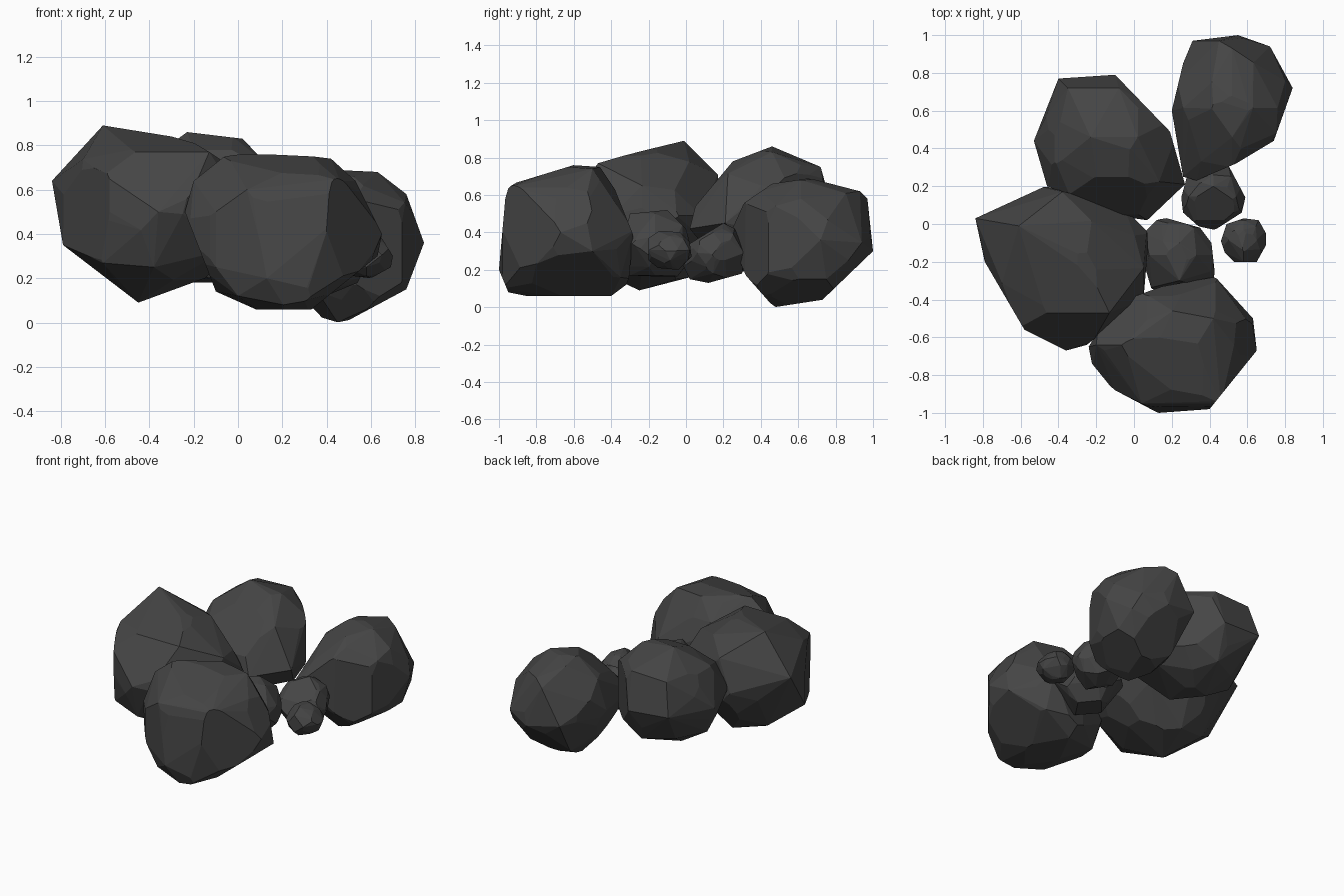
import bpy, bmesh, math, random
from mathutils import Vector

random.seed(4)
mat = bpy.data.materials.new("dark_stone")
mat.diffuse_color = (0.06, 0.06, 0.06, 1)


def hull(points):
    """Convex mesh around a point cloud."""
    bm = bmesh.new()
    for p in points:
        bm.verts.new(p)
    bmesh.ops.remove_doubles(bm, verts=bm.verts[:], dist=0.004)
    bmesh.ops.convex_hull(bm, input=bm.verts[:])
    bmesh.ops.delete(bm, geom=[v for v in bm.verts if not v.link_faces], context='VERTS')
    return bm


def rock(name, top, front, side, peaks=(), n=26, puff=1.0):
    """Faceted boulder chiselled to its top (xy), front (xz) and side (yz) outlines."""
    outlines = [(top, 0, 1), (front, 0, 2), (side, 1, 2)]
    ranges = [[p[0] for p in top], [p[1] for p in top], [p[1] for p in side]]
    c = Vector([(min(r) + max(r)) / 2 for r in ranges])
    h = [(max(r) - min(r)) / 2 for r in ranges]
    pts = [Vector(p) for p in peaks]
    # evenly spread rough ball
    for i in range(n):
        z = 1 - 2 * (i + 0.5) / n
        a, r = i * 2.39996 + random.uniform(-.15, .15), math.sqrt(1 - z * z)
        k = puff * random.uniform(0.98, 1.05)
        pts.append(c + Vector((h[0] * r * math.cos(a), h[1] * r * math.sin(a), h[2] * z)) * k)
    # outline corners at mid depth, unless a peak already makes that corner
    for line, i, j in outlines:
        for a, b in line:
            if any(abs(q[i] - a) + abs(q[j] - b) < .03 for q in peaks):
                continue
            p = c.copy()
            p[i], p[j] = a, b
            pts.append(p)
    bm = hull(pts)
    # chisel along every outline edge
    for line, i, j in outlines:
        for k, (a, b) in enumerate(line):
            a2, b2 = line[(k + 1) % len(line)]
            no = Vector((0, 0, 0))
            no[i], no[j] = b2 - b, a - a2
            no.normalize()
            if sum(no[i] * (a - p) + no[j] * (b - q) for p, q in line) < 0:
                no = -no
            d = max(no[i] * p + no[j] * q for p, q in line)
            bmesh.ops.bisect_plane(bm, geom=bm.verts[:] + bm.edges[:] + bm.faces[:],
                                   dist=1e-5, plane_co=no * d, plane_no=no, clear_outer=True)
            coords = [v.co.copy() for v in bm.verts]
            bm.free()
            bm = hull(coords)
    bmesh.ops.dissolve_limit(bm, angle_limit=math.radians(4), verts=bm.verts[:], edges=bm.edges[:])
    bmesh.ops.recalc_face_normals(bm, faces=bm.faces[:])
    me = bpy.data.meshes.new(name)
    bm.to_mesh(me)
    bm.free()
    me.materials.append(mat)
    bpy.context.collection.objects.link(bpy.data.objects.new(name, me))


# Large boulders
rock("left_boulder",
     [(-.84, .03), (-.47, .2), (-.05, .08), (.08, -.05), (.05, -.4), (-.25, -.64), (-.36, -.67), (-.58, -.56), (-.79, -.2)],
     [(-.84, .64), (-.61, .89), (-.3, .84), (-.13, .79), (.05, .65), (.08, .4), (-.15, .2), (-.45, .09), (-.79, .35)],
     [(-.67, .5), (-.47, .77), (-.3, .82), (-.01, .89), (.17, .71), (.2, .45), (.02, .16), (-.25, .09), (-.58, .25)],
     [(-.61, -.01, .89), (-.84, .03, .64), (-.45, -.25, .09), (-.58, -.56, .5), (-.13, -.47, .77),
      (-.36, -.67, .5), (-.79, -.2, .35), (-.3, -.3, .83)], puff=.95)
rock("back_boulder",
     [(-.4, .77), (-.1, .79), (.19, .49), (.27, .21), (.07, .02), (-.07, .04), (-.46, .2), (-.53, .44)],
     [(-.53, .5), (-.42, .72), (-.23, .86), (.02, .83), (.2, .65), (.27, .45), (.15, .27), (-.1, .18), (-.25, .18), (-.45, .3)],
     [(.02, .42), (.05, .54), (.25, .78), (.46, .86), (.72, .76), (.79, .5), (.68, .27), (.45, .18), (.2, .2)],
     [(-.23, .46, .86), (.02, .46, .83), (-.35, .72, .74), (-.08, .72, .75),
      (-.53, .44, .5), (.27, .21, .45), (-.1, .79, .5), (.07, .02, .42)], puff=.97)
rock("front_boulder",
     [(-.24, -.65), (-.23, -.73), (-.1, -.89), (.13, -1), (.4, -.98), (.65, -.67), (.63, -.5), (.43, -.28), (.15, -.33), (-.1, -.42)],
     [(-.24, .5), (-.2, .64), (-.05, .76), (.12, .76), (.42, .75), (.53, .64), (.65, .4), (.63, .3), (.32, .05), (.08, .06), (-.1, .14)],
     [(-1, .2), (-.95, .08), (-.85, .06), (-.4, .06), (-.28, .15), (-.28, .38), (-.38, .63), (-.46, .75), (-.6, .76), (-.96, .65)],
     [(.04, -.95, .6), (.46, -.95, .64), (.3, -.98, .1), (.56, -.83, .45), (.13, -1, .2), (.42, -.5, .74),
      (-.1, -.88, .25), (-.1, -.88, .5), (0, -.9, .12), (.63, -.5, .3), (.44, -.35, .16), (.65, -.67, .4),
      (-.24, -.65, .5)], puff=1.03)
rock("right_boulder",
     [(.31, .97), (.55, 1), (.72, .94), (.84, .72), (.74, .44), (.53, .35), (.33, .23), (.26, .25), (.2, .6), (.26, .85)],
     [(.84, .36), (.76, .58), (.63, .68), (.42, .69), (.26, .56), (.2, .35), (.26, .15), (.4, 0), (.48, 0), (.76, .15)],
     [(.23, .38), (.3, .55), (.46, .66), (.66, .69), (.93, .62), (.98, .58), (1, .3), (.73, .04), (.47, 0), (.32, .17)],
     [(.45, .48, 0), (.33, .23, .38), (.45, .97, .58), (.84, .72, .36), (.55, 1, .3), (.2, .6, .35), (.76, .75, .15)])

# Small stones in the gap
rock("centre_stone",
     [(.05, -.05), (.14, .04), (.35, -.02), (.41, -.1), (.43, -.28), (.35, -.37), (.1, -.37), (.05, -.2)],
     [(.05, .3), (.08, .46), (.2, .53), (.33, .5), (.42, .38), (.43, .27), (.33, .17), (.14, .16)],
     [(-.37, .22), (-.3, .5), (-.1, .52), (0, .42), (.04, .27), (-.05, .16), (-.3, .17)], n=16)
rock("middle_stone",
     [(.25, .14), (.28, .25), (.36, .32), (.5, .31), (.59, .14), (.57, .06), (.43, -.03), (.35, -.02), (.26, .06)],
     [(.25, .28), (.29, .4), (.42, .45), (.54, .4), (.59, .28), (.54, .18), (.42, .13), (.3, .17)],
     [(-.03, .25), (.02, .34), (.2, .45), (.26, .42), (.32, .3), (.3, .18), (.12, .13), (.02, .15)], n=18)
rock("tiny_stone",
     [(.46, -.09), (.49, .0), (.58, .03), (.66, .02), (.7, -.05), (.7, -.11), (.65, -.2), (.53, -.2), (.48, -.15)],
     [(.46, .3), (.5, .38), (.57, .41), (.65, .38), (.7, .3), (.69, .25), (.6, .2), (.52, .21)],
     [(-.2, .25), (-.2, .37), (-.14, .41), (-.03, .4), (.02, .35), (.03, .27), (-.04, .2), (-.15, .21)], n=16)
